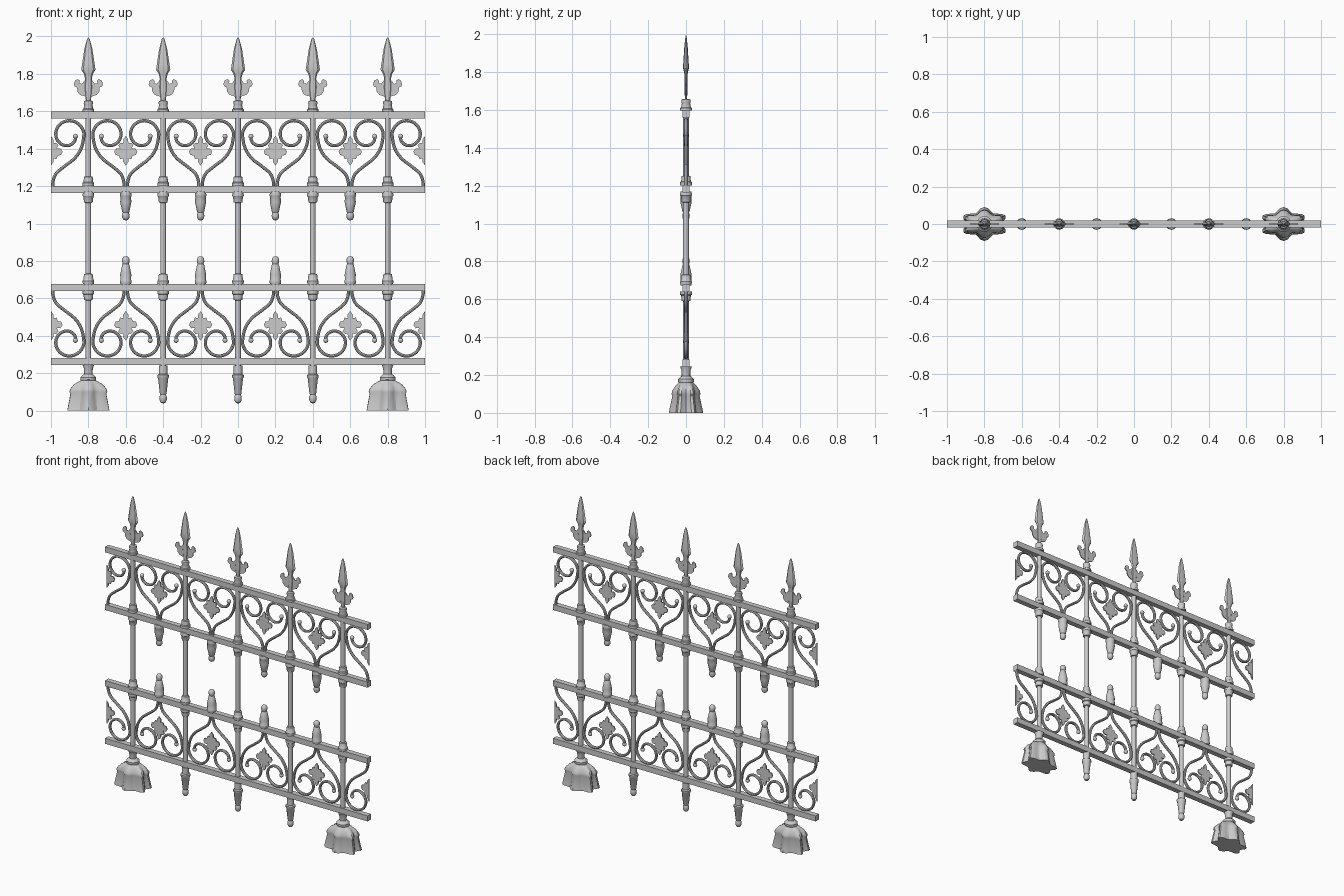
import bpy, bmesh
from math import sin, cos, pi
from mathutils import Vector

if "Cube" in bpy.data.objects:
    bpy.data.objects.remove(bpy.data.objects["Cube"])

FLIP = 1.842  # z' = FLIP - z mirrors the upper panel into the lower one


def finish(bm, name, angle=35):
    bmesh.ops.recalc_face_normals(bm, faces=bm.faces)
    me = bpy.data.meshes.new(name)
    bm.to_mesh(me)
    bm.free()
    ob = bpy.data.objects.new(name, me)
    bpy.context.collection.objects.link(ob)
    bpy.ops.object.select_all(action='DESELECT')
    ob.select_set(True)
    bpy.context.view_layer.objects.active = ob
    bpy.ops.object.shade_smooth_by_angle(angle=angle * pi / 180)
    return ob


def skin(bm, rings):
    vs = [[bm.verts.new(p) for p in r] for r in rings]
    n = len(vs[0])
    for a, b in zip(vs, vs[1:]):
        for i in range(n):
            bm.faces.new((a[i], a[(i + 1) % n], b[(i + 1) % n], b[i]))
    bm.faces.new(vs[0])
    bm.faces.new(vs[-1])


def lathe(bm, prof, x, seg=12, sy=1.0, flip=False):
    skin(bm, [[(x + r * cos(2 * pi * i / seg), sy * r * sin(2 * pi * i / seg),
                FLIP - z if flip else z) for i in range(seg)] for r, z in prof])


def tube(bm, pts, r, ry, seg=8):
    rings = []
    for i, p in enumerate(pts):
        t = (pts[min(i + 1, len(pts) - 1)] - pts[max(i - 1, 0)]).normalized()
        n = Vector((-t.z, 0, t.x))
        rings.append([p + n * r * cos(2 * pi * k / seg) + Vector((0, ry * sin(2 * pi * k / seg), 0))
                      for k in range(seg)])
    skin(bm, rings)


def plate(bm, half, x, edge, depth, inset):
    # symmetrical leaf outline with a raised, bevelled front and back
    out = half + [(-a, z) for a, z in reversed(half) if a > 0]
    sides = []
    for s in (-1, 1):
        vs = [bm.verts.new((x + a, s * edge, z)) for a, z in out]
        f = bm.faces.new(vs if s < 0 else vs[::-1])
        sides.append(vs)
        f.normal_update()
        bmesh.ops.inset_region(bm, faces=[f], thickness=inset, depth=depth - edge)
    a, b = sides
    for i in range(len(out)):
        j = (i + 1) % len(out)
        bm.faces.new((a[i], b[i], b[j], a[j]))


def smooth_path(pts, steps=4):
    # Catmull-Rom interpolation
    p = [Vector((a, 0, z)) for a, z in pts]
    p = [2 * p[0] - p[1]] + p + [2 * p[-1] - p[-2]]
    res = []
    for i in range(1, len(p) - 2):
        a, b, c, d = p[i - 1:i + 3]
        for k in range(steps):
            t = k / steps
            res.append(0.5 * (2 * b + (c - a) * t + (2 * a - 5 * b + 4 * c - d) * t * t
                              + (3 * b - a - 3 * c + d) * t ** 3))
    return res + [p[-2]]


# Rails
bm = bmesh.new()
for z in (1.58, FLIP - 1.58, 1.183, FLIP - 1.183):
    m = bmesh.ops.create_cube(bm, size=1)['verts']
    for v in m:
        v.co = Vector((v.co.x * 2, v.co.y * 0.036, z + v.co.z * 0.038))
finish(bm, "rails")

# Pickets with collars, and spear points
collar_up = [(.031, 1.20), (.031, 1.218), (.026, 1.222), (.023, 1.25), (.014, 1.253)]
collar_down = [(.028, 1.17), (.031, 1.155), (.031, 1.148), (.027, 1.143), (.023, 1.113), (.014, 1.11)]
collar_top = [(.031, 1.598), (.031, 1.61), (.026, 1.614), (.022, 1.635), (.025, 1.642), (.023, 1.655), (.012, 1.658)]
finial = [(.023, 1.17), (.023, 1.125), (.031, 1.12), (.031, 1.108), (.027, 1.102), (.018, 1.02),
          (.015, 1.015), (.02, 1.003), (.019, .985), (.012, .972), (.004, .969)]
blade = [(.012, 1.65), (.018, 1.69), (.022, 1.73), (.018, 1.775), (.024, 1.80), (.038, 1.822),
         (.034, 1.85), (.022, 1.93), (.008, 1.985), (.001, 1.995)]
barbs = [(0, 1.675), (.02, 1.68), (.045, 1.688), (.058, 1.705), (.061, 1.728), (.073, 1.733), (.078, 1.745),
         (.071, 1.765), (.056, 1.772), (.046, 1.764), (.048, 1.75), (.034, 1.747), (.02, 1.765), (0, 1.775)]
bm, sp = bmesh.new(), bmesh.new()
for x in (-.8, -.4, 0, .4, .8):
    lathe(bm, [(.015, .17), (.015, 1.64)], x)
    for f in (False, True):
        lathe(bm, collar_up, x, flip=f)
        lathe(bm, collar_down, x, flip=f)
    lathe(bm, collar_top, x)
    if abs(x) < .7:
        lathe(bm, [(r, z - .93) for r, z in finial], x)
    lathe(sp, blade, x, seg=8, sy=.42)
    plate(sp, barbs, x, .003, .009, .007)
finish(bm, "pickets")
finish(sp, "spear_points", 25)

# Short finials between the pickets
short = [(.028, 1.17), (.031, 1.155), (.031, 1.148), (.028, 1.143), (.03, 1.115), (.019, 1.062), (.016, 1.058),
         (.02, 1.045), (.019, 1.03), (.012, 1.02), (.004, 1.017)]
bm = bmesh.new()
for x in (-.6, -.2, .2, .6):
    for f in (False, True):
        lathe(bm, short, x, flip=f)
finish(bm, "short_finials")

# Scroll hearts with a leaf, halved at both fence ends
stem = [(.010, 1.19), (.011, 1.225), (.028, 1.268), (.075, 1.308), (.128, 1.35), (.163, 1.405)]
spiral = []
for i in range(17):
    a = i / 16 * 1.95 * pi
    spiral.append((.095 + (.081 - .0012 * a ** 2) * cos(a), 1.472 + (.081 - .0012 * a ** 2) * sin(a)))
path = smooth_path(stem + spiral, 3)
leaf = [(0, 1.31), (.014, 1.33), (.013, 1.348), (.03, 1.345), (.037, 1.364), (.054, 1.366), (.062, 1.385),
        (.05, 1.402), (.03, 1.4), (.04, 1.418), (.028, 1.432), (.014, 1.43), (.012, 1.452), (0, 1.468)]


def scroll(name, x, f):
    bm = bmesh.new()
    for s in (-1, 1):
        tube(bm, [Vector((x + s * p.x, 0, p.z)) for p in path], .0085, .0105)
        e = path[-1]
        ball = bmesh.ops.create_uvsphere(bm, u_segments=10, v_segments=6, radius=.014)['verts']
        bmesh.ops.translate(bm, verts=ball, vec=(x + s * e.x, 0, e.z))
    plate(bm, leaf, x, .004, .013, .007)
    if abs(x) == 1:
        bmesh.ops.bisect_plane(bm, geom=bm.verts[:] + bm.edges[:] + bm.faces[:], plane_co=(x, 0, 0),
                               plane_no=(x, 0, 0), clear_outer=True)
        bmesh.ops.holes_fill(bm, edges=[e for e in bm.edges if e.is_boundary])
    if f:
        for v in bm.verts:
            v.co.z = FLIP - v.co.z
    finish(bm, name)


for x in (-1, -.6, -.2, .2, .6, 1):
    scroll("upper_scroll", x, False)
    scroll("lower_scroll", x, True)

# Lobed feet: (radius, z, lobe depth, x stretch)
foot = [(.091, 0, .28, 1.42), (.072, .09, .26, 1.52), (.076, .1, .26, 1.52), (.074, .115, .26, 1.5),
        (.058, .14, .2, 1.5), (.043, .155, .08, 1.3), (.038, .16, 0, 1.1), (.042, .165, 0, 1),
        (.042, .178, 0, 1), (.034, .185, 0, 1), (.03, .19, 0, 1), (.022, .195, 0, 1), (.024, .225, 0, 1), (.031, .245, 0, 1)]
bm = bmesh.new()
for x in (-.8, .8):
    rings = []
    for r, z, lobe, sx in foot:
        ring = []
        for i in range(36):
            a = 2 * pi * i / 36
            k = r * (1 - lobe * (1 + cos(6 * a)) / 2)
            ring.append((x + sx * k * cos(a), k * sin(a), z))
        rings.append(ring)
    skin(bm, rings)
finish(bm, "feet")
